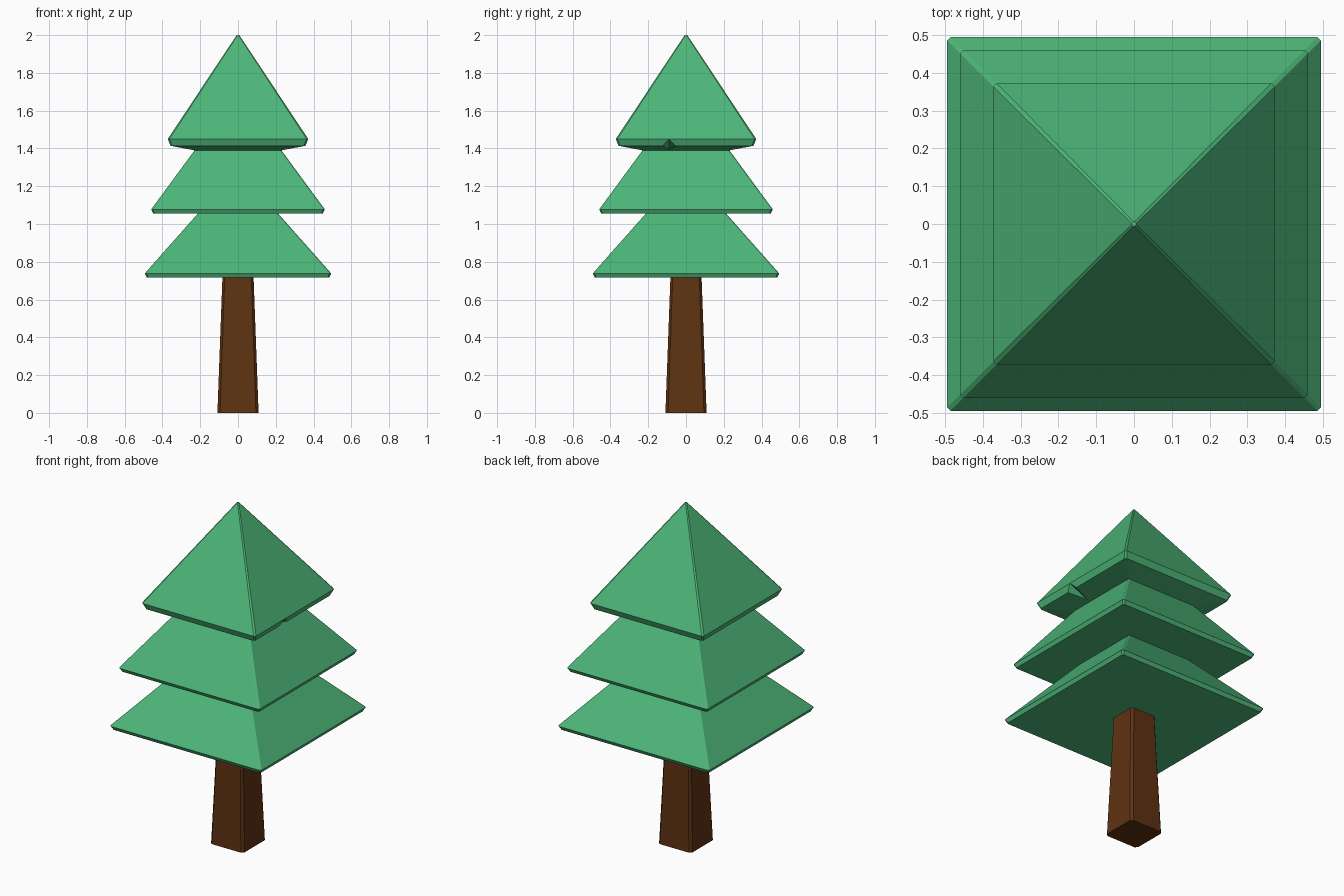
import bpy, bmesh

if "Cube" in bpy.data.objects:
    bpy.data.objects.remove(bpy.data.objects["Cube"])


def material(name, color):
    m = bpy.data.materials.new(name)
    m.diffuse_color = (*color, 1)
    m.use_nodes = True
    m.node_tree.nodes["Principled BSDF"].inputs["Base Color"].default_value = m.diffuse_color
    return m


def add_object(name, bm, mat=None):
    bmesh.ops.recalc_face_normals(bm, faces=bm.faces[:])
    me = bpy.data.meshes.new(name)
    bm.to_mesh(me)
    bm.free()
    ob = bpy.data.objects.new(name, me)
    bpy.context.collection.objects.link(ob)
    if mat:
        me.materials.append(mat)
    return ob


def square_loft(name, profile, mat):
    """Stack chamfered squares given as (half width, z, corner chamfer)."""
    bm = bmesh.new()
    rings = []
    for h, z, c in profile:
        k = h - c
        pts = [(h, -k), (h, k), (k, h), (-k, h), (-h, k), (-h, -k), (-k, -h), (k, -h)]
        rings.append([bm.verts.new((x, y, z)) for x, y in pts])
    bm.faces.new(rings[0])
    bm.faces.new(rings[-1])
    for a, b in zip(rings, rings[1:]):
        for i in range(8):
            j = (i + 1) % 8
            bm.faces.new((a[i], a[j], b[j], b[i]))
    return add_object(name, bm, mat)


green = material("leaf_green", (0.074, 0.465, 0.19))
brown = material("bark_brown", (0.112, 0.032, 0.006))

# Tapered trunk
square_loft("trunk", [(0.109, 0, 0.014), (0.082, 0.73, 0.012)], brown)

# Three stacked tiers of foliage with thin rims
foliage = square_loft("foliage", [
    (0.483, 0.716, 0.009), (0.494, 0.738, 0.009), (0.212, 1.056, 0.009),
    (0.449, 1.055, 0.009), (0.46, 1.077, 0.009), (0.23, 1.39, 0.009),
    (0.357, 1.414, 0.009), (0.372, 1.45, 0.009), (0.007, 2.0, 0.005)], green)

# Small notch under the top tier, on the right side
bm = bmesh.new()
v = [bm.verts.new(p) for p in [(0.40, -0.19, 1.38), (0.40, 0.01, 1.38),
                               (0.40, -0.09, 1.463), (0.235, -0.09, 1.386)]]
for tri in ((0, 1, 2), (0, 1, 3), (1, 2, 3), (2, 0, 3)):
    bm.faces.new([v[i] for i in tri])
cutter = add_object("notch_cutter", bm)
cutter.hide_render = True
cutter.hide_set(True)
cut = foliage.modifiers.new("notch", 'BOOLEAN')
cut.operation = 'DIFFERENCE'
cut.solver = 'EXACT'
cut.object = cutter
